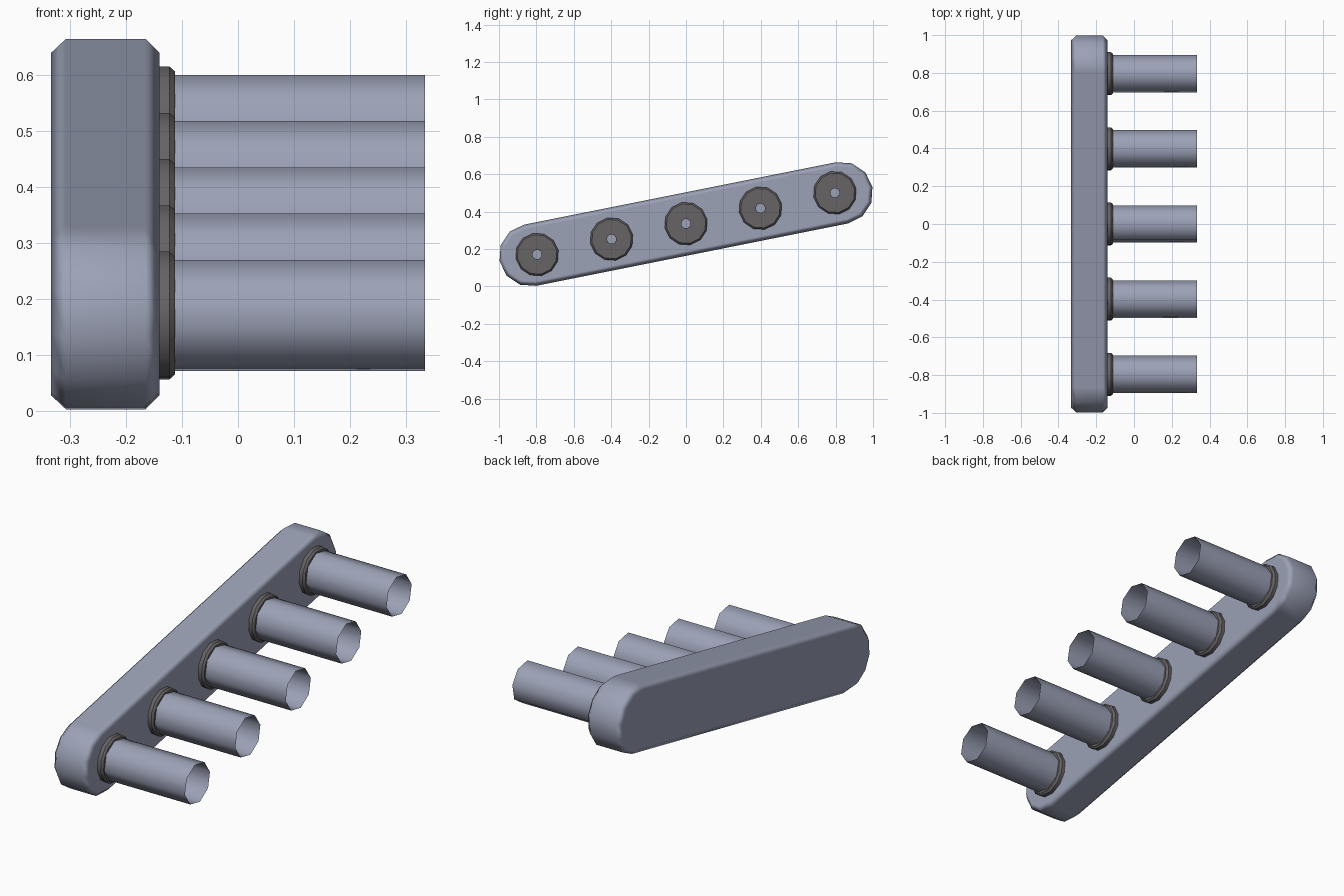
import bpy, bmesh, math

if "Cube" in bpy.data.objects:
    bpy.data.objects.remove(bpy.data.objects["Cube"])

def material(name, rgb):
    m = bpy.data.materials.new(name)
    m.diffuse_color = (*rgb, 1.0)
    m.use_nodes = True
    m.node_tree.nodes["Principled BSDF"].inputs["Base Color"].default_value = m.diffuse_color
    return m

BLUE = material("blue_grey", (0.33, 0.36, 0.47))
DARK = material("dark_grey", (0.135, 0.125, 0.13))

def loft(name, loops, mat, capped, sharp_angle):
    """Join equal-length loops of points into a skin, optionally capped."""
    bm = bmesh.new()
    rows = [[bm.verts.new(p) for p in loop] for loop in loops]
    n = len(rows[0])
    for a, b in zip(rows, rows[1:]):
        for i in range(n):
            j = (i + 1) % n
            bm.faces.new((a[i], a[j], b[j], b[i]))
    if capped:
        bm.faces.new(rows[0][::-1])
        bm.faces.new(rows[-1])
    me = bpy.data.meshes.new(name)
    bm.to_mesh(me)
    bm.free()
    me.materials.append(mat)
    me.shade_smooth()
    me.set_sharp_from_angle(angle=math.radians(sharp_angle))
    ob = bpy.data.objects.new(name, me)
    bpy.context.collection.objects.link(ob)
    return ob

def circle(x, r, n, cy, cz, turn):
    return [(x, cy + r * math.cos(turn + 2 * math.pi * i / n),
             cz + r * math.sin(turn + 2 * math.pi * i / n)) for i in range(n)]

MID_Z = 1 / 3 + 0.002
TILT = math.atan2(0.1667, 0.8333)

def capsule(x, r, segs=6):
    """Tilted slot outline in the YZ plane."""
    pts = []
    for side in (1, -1):
        for i in range(segs + 1):
            a = TILT + math.pi * (i / segs - 0.5) + (0 if side > 0 else math.pi)
            pts.append((x, side * 0.8333 + r * math.cos(a),
                        1 / 3 + side * 0.1667 + r * math.sin(a)))
    return pts

# back plate with chamfered rims
R, C = 0.1667, 0.025
plate = loft("back_plate",
             [capsule(-0.333, R - C), capsule(-0.307, R),
              capsule(-0.165, R), capsule(-0.14, R - C)],
             BLUE, True, 60)
wn = plate.modifiers.new("even_shading", 'WEIGHTED_NORMAL')
wn.weight = 100
wn.keep_sharp = True

# five collars with open tubes along the plate
for k in range(-2, 3):
    y, z = k * 0.398, MID_Z + k * 0.0825
    loft(f"collar_{k + 3}",
         [circle(x, r, 12, y, z, TILT) for x, r in
          ((-0.145, 0.116), (-0.122, 0.116), (-0.112, 0.107),
           (-0.112, 0.025), (-0.139, 0.025))],
         DARK, False, 35)
    loft(f"tube_{k + 3}",
         [circle(-0.113, 0.101, 8, y, z, TILT),
          circle(0.333, 0.101, 8, y, z, TILT)],
         BLUE, False, 60)
